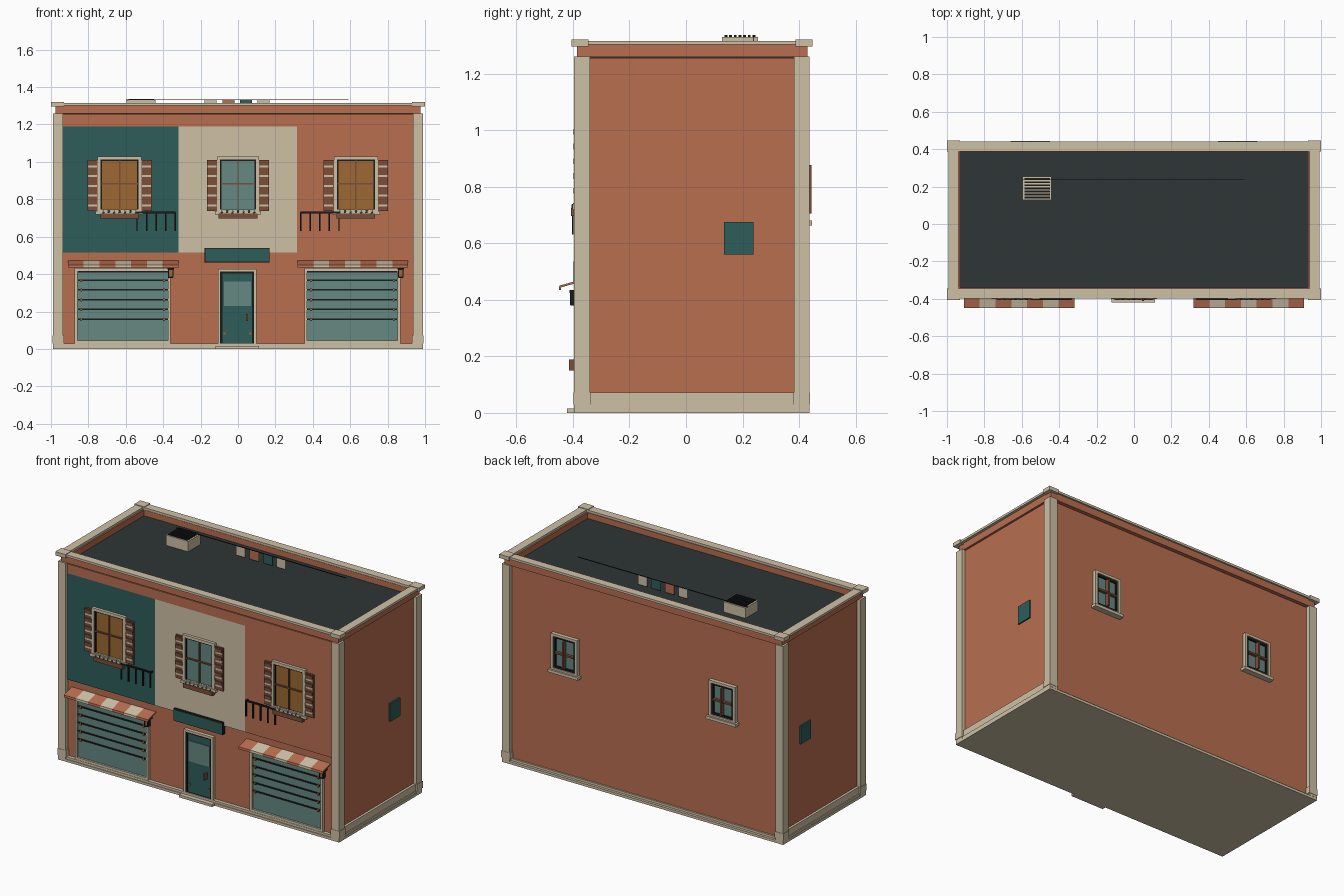
import bpy, bmesh, math
from mathutils import Vector

if "Cube" in bpy.data.objects:
    bpy.data.objects.remove(bpy.data.objects["Cube"])


def srgb(r, g, b):
    f = lambda c: (c / 255 / 12.92) if c < 10 else ((c / 255 + 0.055) / 1.055) ** 2.4
    return (f(r), f(g), f(b), 1)


MATS = {}
for name, rgb in {"terracotta": (184, 110, 80), "cream": (206, 193, 166), "deep_teal": (45, 93, 90),
                  "pale_teal": (101, 136, 130), "slate": (46, 54, 54), "black_iron": (24, 27, 28),
                  "amber": (156, 104, 50), "brown": (124, 78, 58)}.items():
    MATS[name] = bpy.data.materials.new(name)
    MATS[name].diffuse_color = srgb(*rgb)


def boxes(name, mat, items):
    """One object from boxes given as (x0, x1, y0, y1, z0, z1)."""
    bm = bmesh.new()
    for x0, x1, y0, y1, z0, z1 in items:
        for v in bmesh.ops.create_cube(bm, size=1)["verts"]:
            v.co = Vector((x1 if v.co.x > 0 else x0, y1 if v.co.y > 0 else y0, z1 if v.co.z > 0 else z0))
    return finish(name, mat, bm)


def finish(name, mat, bm):
    me = bpy.data.meshes.new(name)
    bm.to_mesh(me)
    bm.free()
    me.materials.append(MATS[mat])
    ob = bpy.data.objects.new(name, me)
    bpy.context.collection.objects.link(ob)
    return ob


def border(x0, x1, ya, yb, z0, z1, w):
    """Four bars around an upright opening."""
    return [(x0, x0 + w, ya, yb, z0, z1), (x1 - w, x1, ya, yb, z0, z1),
            (x0 + w, x1 - w, ya, yb, z1 - w, z1), (x0 + w, x1 - w, ya, yb, z0, z0 + w)]


def ring(x, ya, yb, w, z0, z1):
    """Four bars around the roof edge."""
    return [(-x, x, ya, ya + w, z0, z1), (-x, x, yb - w, yb, z0, z1),
            (-x, -x + w, ya + w, yb - w, z0, z1), (x - w, x, ya + w, yb - w, z0, z1)]


F, B, S = -0.37, 0.41, 0.965  # front, back and side wall planes

# Building shell
boxes("walls", "terracotta", [(-S, S, F, B, 0.02, 1.255)])
boxes("parapet", "terracotta", ring(0.975, -0.385, 0.43, 0.045, 1.258, 1.302))
boxes("fascia", "terracotta", [(-0.935, 0.935, F - 0.008, F, 1.19, 1.25)])
boxes("roof_deck", "slate", [(-0.94, 0.94, -0.35, 0.395, 1.25, 1.265)])
boxes("coping", "cream", ring(0.992, -0.397, 0.44, 0.053, 1.302, 1.316))
boxes("plinth", "cream", [(-0.988, 0.988, -0.396, 0.436, 0, 0.016), (-0.985, 0.985, -0.392, 0.42, 0.016, 0.03)]
      + [(min(s * 0.95, s * 0.98), max(s * 0.95, s * 0.98), F, B, 0.016, 0.072) for s in (-1, 1)])
corners, blocks, feet = [], [], []
for s in (-1, 1):
    for ya, yb in ((-0.396, -0.34), (0.382, 0.437)):
        xs = sorted((s * 0.935, s * 0.988))
        corners.append((*xs, ya, yb, 0.016, 1.26))
        feet.append((*sorted((s * 0.93, s * 0.991)), ya - 0.002, yb + 0.002, 0.03, 0.072))
        e = -0.405 if ya < 0 else 0.447
        blocks.append((*sorted((s * 0.93, s * 1.0)), *sorted((e, e + (0.07 if ya < 0 else -0.07))), 1.296, 1.32))
boxes("corner_pilasters", "cream", corners)
boxes("pilaster_feet", "cream", feet)
# keep the roof well open by using L-shaped corner caps
boxes("coping_corners", "cream",
      [(x0, x1, *((ya, ya + 0.06) if ya < 0 else (yb - 0.06, yb)), z0, z1) for x0, x1, ya, yb, z0, z1 in blocks])

# Painted facade bays
boxes("bay_teal", "deep_teal", [(-0.935, -0.318, F - 0.008, F, 0.515, 1.19)])
boxes("bay_cream", "cream", [(-0.318, 0.315, F - 0.008, F, 0.515, 1.19)])
boxes("bay_terracotta", "terracotta", [(0.315, 0.935, F - 0.008, F, 0.515, 1.19)])
for s, n in ((-1, "left"), (1, "right")):
    boxes("side_hatch_" + n, "deep_teal", [(*sorted((s * S, s * 0.974)), 0.135, 0.238, 0.56, 0.675)])


def front_window(tag, cx, glass, h):
    y = F - 0.008
    boxes("window_frame_" + tag, "cream", border(cx - h, cx + h, y - 0.018, y, 0.73, 1.028, 0.016))
    boxes("window_reveal_" + tag, "black_iron", border(cx - h + 0.016, cx + h - 0.016, y - 0.012, y, 0.738, 1.012, 0.008))
    boxes("window_glass_" + tag, glass, [(cx - h + 0.016, cx + h - 0.016, y - 0.006, y, 0.738, 1.012)])
    boxes("window_bars_" + tag, "brown", [(cx - 0.004, cx + 0.004, y - 0.014, y, 0.742, 1.008),
                                          (cx - h + 0.02, cx + h - 0.02, y - 0.014, y, 0.878, 0.886)])
    boxes("window_sill_" + tag, "cream", [(cx - h - 0.01, cx + h + 0.01, y - 0.024, y, 0.72, 0.738)])
    boxes("flower_box_" + tag, "brown", [(cx - 0.103, cx + 0.103, y - 0.028, y, 0.697, 0.724)])
    # Plants in the box
    bm = bmesh.new()
    for i in range(7):
        for v in bmesh.ops.create_icosphere(bm, subdivisions=1, radius=0.011)["verts"]:
            v.co += Vector((cx - 0.087 + i * 0.029, y - 0.017, 0.729 + 0.003 * (i % 2)))
    finish("plants_" + tag, "deep_teal", bm)
    panels, slats, louvres = [], [], []
    for s in (-1, 1):
        x0, x1 = sorted((cx + s * h, cx + s * (h + 0.054)))
        panels.append((x0, x1, y - 0.012, y, 0.737, 1.01))
        for i in range(5):
            z = 0.762 + i * 0.052
            louvres.append((x0 + 0.003, x1 - 0.003, y - 0.017, y, z, z + 0.011))
            slats.append((x0 + 0.003, x1 - 0.003, y - 0.02, y, z + 0.014, z + 0.034))
    boxes("shutters_" + tag, "brown", panels + slats)
    boxes("shutter_louvres_" + tag, "cream", louvres)


front_window("left", -0.633, "amber", 0.118)
front_window("middle", 0.0, "pale_teal", 0.112)
front_window("right", 0.63, "amber", 0.118)

# Back windows
for cx, tag in ((-0.555, "a"), (0.555, "b")):
    boxes("back_frame_" + tag, "cream", border(cx - 0.093, cx + 0.093, B, B + 0.024, 0.675, 0.908, 0.016))
    boxes("back_reveal_" + tag, "black_iron", border(cx - 0.077, cx + 0.077, B, B + 0.016, 0.691, 0.892, 0.013))
    boxes("back_glass_" + tag, "pale_teal", [(cx - 0.077, cx + 0.077, B, B + 0.007, 0.691, 0.892)])
    boxes("back_bars_" + tag, "brown", [(cx - 0.005, cx + 0.005, B, B + 0.034, 0.705, 0.876),
                                        (cx - 0.066, cx + 0.066, B, B + 0.025, 0.785, 0.796)])
    boxes("back_sill_" + tag, "cream", [(cx - 0.105, cx + 0.105, B, B + 0.035, 0.662, 0.68)])

# Balcony rails
for s, tag in ((-1, "left"), (1, "right")):
    x0, x1 = sorted((s * 0.333, s * 0.543))
    items = [(x0, x1, -0.405, -0.397, 0.725, 0.734)]
    for i in range(5):
        x = s * (0.336 + i * 0.051)
        items.append((x - 0.004, x + 0.004, -0.404, -0.397, 0.63, 0.73))
    for x in (s * 0.336, s * 0.54):
        items.append((x - 0.004, x + 0.004, -0.404, F, 0.722, 0.73))
    boxes("balcony_rail_" + tag, "black_iron", items)

# Shop fronts with slatted glazing
for x0, x1, tag in ((-0.873, -0.36, "left"), (0.355, 0.868, "right")):
    boxes("shop_frame_" + tag, "cream", border(x0, x1, F - 0.02, F, 0.03, 0.432, 0.015))
    boxes("shop_glass_" + tag, "pale_teal", [(x0 + 0.015, x1 - 0.015, F - 0.008, F, 0.045, 0.417)])
    rows = [0.16 + i * 0.052 for i in range(5)]
    boxes("shop_rails_" + tag, "black_iron", [(x0 + 0.015, x1 - 0.015, F - 0.014, F, z - 0.004, z + 0.004) for z in rows]
          + [(x0 + 0.015, x1 - 0.015, F - 0.014, F, 0.408, 0.417)])
    boxes("shop_clips_" + tag, "amber", [(x - 0.005, x + 0.005, F - 0.018, F, z - 0.01, z + 0.006)
                                         for z in rows for x in (x0 + 0.035, x1 - 0.035)])

# Striped awnings: sloped sheet with a short drop
profile = [(F, 0.472), (-0.448, 0.45), (-0.449, 0.435), (-0.443, 0.435), (-0.441, 0.444), (F, 0.464)]
for x0, x1, tag in ((-0.91, -0.318, "left"), (0.318, 0.91, "right")):
    n = 7
    w = (x1 - x0) / n
    for mat, start in (("terracotta", 0), ("cream", 1)):
        bm = bmesh.new()
        for i in range(start, n, 2):
            a = x0 + i * w
            face = bm.faces.new([bm.verts.new((a, y, z)) for y, z in profile])
            ext = bmesh.ops.extrude_face_region(bm, geom=[face])["geom"]
            for v in ext:
                if isinstance(v, bmesh.types.BMVert):
                    v.co.x += w
        bmesh.ops.recalc_face_normals(bm, faces=bm.faces)
        finish("awning_" + tag + "_" + mat, mat, bm)

# Door, step and sign
boxes("door_frame", "cream", border(-0.108, 0.098, F - 0.022, F, 0.016, 0.427, 0.013))
boxes("door_reveal", "black_iron", border(-0.095, 0.085, F - 0.016, F, 0.02, 0.414, 0.011))
boxes("door_leaf", "deep_teal", [(-0.086, 0.076, F - 0.012, F, 0.022, 0.405)])
boxes("door_glass", "pale_teal", [(-0.076, 0.07, F - 0.017, F, 0.23, 0.36)])
boxes("door_handle", "brown", [(0.042, 0.054, -0.413, F, 0.15, 0.188)])
boxes("door_hinges", "amber", [(x, x + 0.012, F - 0.018, F, 0.078, 0.088) for x in (-0.078, 0.06)])
boxes("door_step", "cream", [(-0.12, 0.112, -0.42, -0.37, 0, 0.016)])
boxes("sign_board", "deep_teal", [(-0.175, 0.165, -0.398, F, 0.467, 0.536)])
boxes("sign_edge", "black_iron", border(-0.178, 0.168, -0.394, F, 0.463, 0.539, 0.006))

# Wall lanterns
for x, tag in ((-0.36, "left"), (0.87, "right")):
    boxes("lantern_frame_" + tag, "black_iron", [(x - 0.018, x + 0.018, -0.412, F, 0.424, 0.434),
          (x - 0.013, x + 0.013, -0.409, -0.385, 0.38, 0.386)]
          + border(x - 0.014, x + 0.014, -0.41, -0.384, 0.382, 0.426, 0.005))
    boxes("lantern_glow_" + tag, "amber", [(x - 0.01, x + 0.01, -0.408, -0.386, 0.386, 0.424)])

# Roof vent and bunting line
boxes("vent_box", "cream", [(-0.596, -0.44, 0.128, 0.254, 1.26, 1.33)])
boxes("vent_slats", "black_iron", [(-0.586, -0.45, 0.136 + i * 0.0165, 0.146 + i * 0.0165, 1.328, 1.337) for i in range(7)])
boxes("roof_line", "black_iron", [(-0.6, 0.592, 0.237, 0.241, 1.33, 1.334)])
for i, (x, mat) in enumerate(((-0.18, "cream"), (-0.084, "terracotta"), (0.012, "deep_teal"), (0.105, "cream"))):
    boxes("cloth_%d" % i, mat, [(x, x + 0.064, 0.2375, 0.2405, 1.272, 1.332)])

for m in bpy.data.materials:
    if m.users and not m.is_grease_pencil:
        m.use_nodes = True
        m.node_tree.nodes["Principled BSDF"].inputs["Base Color"].default_value = m.diffuse_color
